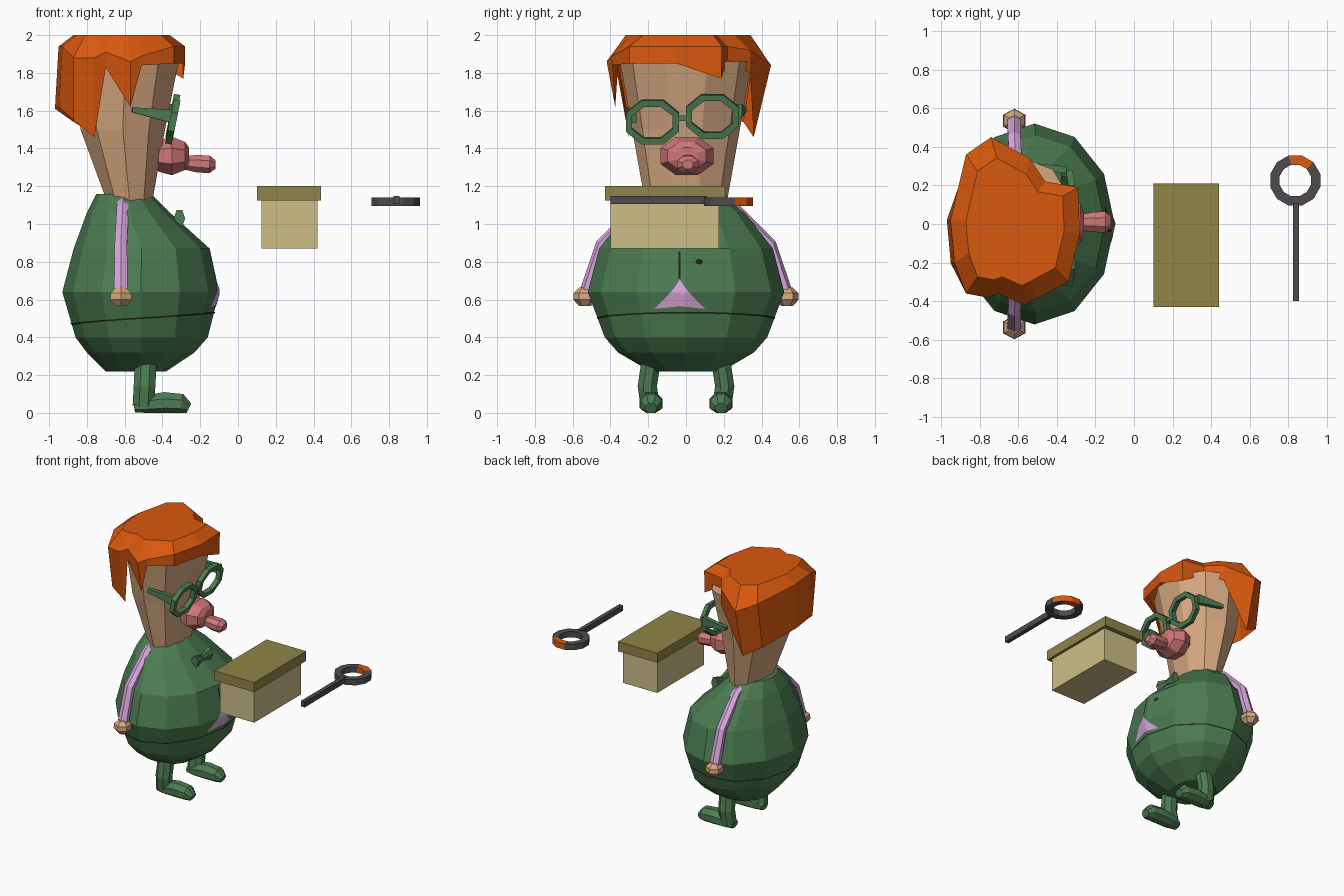
import bpy, bmesh
from math import sin, cos, pi
from mathutils import Vector as V
from mathutils.bvhtree import BVHTree

if "Cube" in bpy.data.objects:
    bpy.data.objects.remove(bpy.data.objects["Cube"])


def mat(name, r, g, b):
    lin = lambda c: ((c / 255 + 0.055) / 1.055) ** 2.4
    m = bpy.data.materials.new(name)
    m.diffuse_color = (lin(r), lin(g), lin(b), 1)
    m.use_nodes = True
    m.node_tree.nodes["Principled BSDF"].inputs["Base Color"].default_value = m.diffuse_color
    return m


GREEN = mat("suit green", 76, 124, 82)
SKIN = mat("skin tan", 214, 168, 128)
ORANGE = mat("hair orange", 218, 88, 14)
MAUVE = mat("shirt mauve", 216, 164, 220)
PINK = mat("nose pink", 208, 118, 118)
SAND = mat("box sand", 205, 191, 135)
OLIVE = mat("lid olive", 144, 132, 72)
GREY = mat("metal grey", 80, 74, 80)
DARK = mat("seam dark", 30, 34, 16)


def make(name, verts, faces, material, fix=True):
    me = bpy.data.meshes.new(name)
    bm = bmesh.new()
    vs = [bm.verts.new(v) for v in verts]
    for f in faces:
        bm.faces.new([vs[i] for i in f])
    if fix:
        bmesh.ops.recalc_face_normals(bm, faces=bm.faces)
    bm.to_mesh(me)
    bm.free()
    me.materials.append(material)
    ob = bpy.data.objects.new(name, me)
    bpy.context.collection.objects.link(ob)
    return ob


def loft(name, rings, material, start=True, end=True):
    n = len(rings[0])
    verts = [p for r in rings for p in r]
    faces = [(k * n + i, k * n + (i + 1) % n, (k + 1) * n + (i + 1) % n, (k + 1) * n + i)
             for k in range(len(rings) - 1) for i in range(n)]
    if start:
        faces.append(tuple(range(n))[::-1])
    if end:
        faces.append(tuple(range(len(verts) - n, len(verts))))
    return make(name, verts, faces, material)


def ellipses(profile, n, turn=0.0):
    """Horizontal rings from (z, xmin, xmax, half width)."""
    return [[((a + b) / 2 + (b - a) / 2 * cos(2 * pi * (i + turn) / n),
              h * sin(2 * pi * (i + turn) / n), z) for i in range(n)]
            for z, a, b, h in profile]


def tube(name, path, radii, n, ref, material):
    """Sweep an n-gon along a path; radii are (along ref, across)."""
    path = [V(p) for p in path]
    rings = []
    for k, p in enumerate(path):
        t = (path[min(k + 1, len(path) - 1)] - path[max(k - 1, 0)]).normalized()
        a = V(ref)
        a = (a - t * a.dot(t)).normalized()
        b = t.cross(a)
        ra, rb = radii[k]
        rings.append([p + a * ra * cos(2 * pi * (i + .5) / n) + b * rb * sin(2 * pi * (i + .5) / n)
                      for i in range(n)])
    return loft(name, rings, material)


def box(name, lo, hi, material):
    rings = [[(lo[0], lo[1], z), (hi[0], lo[1], z), (hi[0], hi[1], z), (lo[0], hi[1], z)]
             for z in (lo[2], hi[2])]
    return loft(name, rings, material)


def hoop(name, c, u, v, ru, rv, width, depth, n, material):
    """Flat polygonal ring with a square section."""
    c, u, v = V(c), V(u).normalized(), V(v).normalized()
    w = u.cross(v)
    verts, faces = [], []
    for i in range(n):
        t = 2 * pi * (i + .5) / n
        for d, s in ((0, 1), (width, 1), (width, -1), (0, -1)):
            verts.append(c + u * (ru - d) * cos(t) + v * (rv - d) * sin(t) + w * s * depth / 2)
    for i in range(n):
        for k in range(4):
            j, l = (i + 1) % n, (k + 1) % 4
            faces.append((i * 4 + k, j * 4 + k, j * 4 + l, i * 4 + l))
    return make(name, verts, faces, material)


# Round body
body = loft("body", ellipses([
    (0.22, -0.70, -0.38, 0.19), (0.32, -0.80, -0.23, 0.36), (0.40, -0.86, -0.16, 0.43),
    (0.64, -0.93, -0.10, 0.52), (0.87, -0.87, -0.15, 0.46), (1.06, -0.80, -0.36, 0.31),
    (1.16, -0.75, -0.46, 0.18)], 12), GREEN)
tree = BVHTree.FromPolygons([v.co.copy() for v in body.data.vertices],
                            [tuple(p.vertices) for p in body.data.polygons])


def on_front(y, z, lift=0.005):
    hit = tree.ray_cast(V((1, y, z)), V((-1, 0, 0)))[0]
    return hit + V((lift, 0, 0))


def on_side(a, z, lift=0.005):
    d = V((cos(a), sin(a), 0))
    return tree.ray_cast(V((-0.52, 0, z)) + d * 2, -d)[0] + d * lift


def strip(name, pairs, material):
    verts = [p for pair in pairs for p in pair]
    make(name, verts, [(2 * i, 2 * i + 1, 2 * i + 3, 2 * i + 2) for i in range(len(pairs) - 1)],
         material, False)


# Shirt triangle, jacket seam, waist seam and button laid on the belly
N = 12
verts, faces = [], []
for r in range(N + 1):
    t, z = r / N, 0.71 - 0.16 * r / N
    t2 = t ** 1.25
    verts += [on_front(-0.033 - 0.135 * t2 + 0.27 * t2 * i / N, z + (0.015 * t * (1 - abs(2 * i / N - 1))))
              for i in range(N + 1)]
for r in range(N):
    for i in range(N):
        k = r * (N + 1) + i
        faces.append((k, k + N + 1, k + N + 2, k + 1))
make("shirt_front", verts, faces, MAUVE, False)
strip("jacket_seam", [(on_front(-0.039, z), on_front(-0.029, z))
                      for z in [0.71 + 0.012 * i for i in range(13)]], DARK)
strip("waist_seam", [(on_side(a, 0.505 + 0.03 * cos(a)), on_side(a, 0.497 + 0.03 * cos(a)))
                     for a in [2 * pi * i / 72 for i in range(73)]][::-1], DARK)
make("button", [on_front(0.07 + 0.02 * cos(i * pi / 4), 0.80 + 0.015 * sin(i * pi / 4))
                for i in range(8)], [tuple(range(8))], DARK, False)

# Bow tie
for s in (-1, 1):
    tube("bow_tie_wing", [(-0.31, 0, 1.03), (-0.31, s * 0.09, 1.03)],
         [(0.02, 0.02), (0.05, 0.03)], 6, (0, 0, 1), GREEN)

# Tapered head
loft("head", ellipses([(1.08, -0.685, -0.455, 0.21), (1.50, -0.845, -0.375, 0.285),
                       (1.86, -0.89, -0.30, 0.35)], 10, 0.5), SKIN)

# Hair: outline with (x, y, crown edge z, hanging tip z)
outline = [(-0.28, -0.05, 1.94, 1.85), (-0.29, 0.19, 1.94, 1.77), (-0.46, 0.22, 1.94, 1.87),
           (-0.54, 0.34, 1.92, 1.80), (-0.74, 0.45, 1.84, 1.46), (-0.87, 0.36, 1.90, 1.54),
           (-0.95, 0.02, 1.94, 1.61), (-0.93, -0.20, 1.94, 1.62), (-0.87, -0.36, 1.88, 1.55),
           (-0.76, -0.38, 1.88, 1.46), (-0.70, -0.36, 1.91, 1.83), (-0.57, -0.42, 1.86, 1.62),
           (-0.51, -0.39, 1.89, 1.84), (-0.34, -0.30, 1.94, 1.85)]
tips, edge, crown = [], [], []
for x, y, zt, zb in outline:
    f = 1.02 if x < -0.9 else 1 - 0.6 * max(0, 1.8 - zb)
    tips.append((x * (1.02 if x < -0.9 else 1), y * f, zb))
    edge.append((x, y, zt))
    crown.append((-0.62 + (x + 0.62) * 0.76, y * 0.76, 2.0))
loft("hair", [tips, edge, crown], ORANGE, start=False)

# Nose
tube("nose", [(x, 0.005, 1.36) for x in (-0.45, -0.42, -0.35, -0.28, -0.26)],
     [(0.06, 0.045), (0.12, 0.09), (0.152, 0.11), (0.11, 0.08), (0.06, 0.05)], 8, (0, 1, 0), PINK)
tube("nose_tip", [(-0.30, 0.01, 1.325), (-0.22, 0.01, 1.32), (-0.15, 0.01, 1.315), (-0.12, 0.01, 1.315)],
     [(0.04, 0.035), (0.055, 0.05), (0.06, 0.05), (0.03, 0.025)], 8, (0, 1, 0), PINK)

# Glasses: rims, bridge and temples
for s, y, z in ((-1, -0.178, 1.54), (1, 0.14, 1.57)):
    hoop("glasses_rim", (-0.345, y, z), (0, 1, 0), (0.2, 0, 1), 0.152, 0.128, 0.036, 0.035, 8, GREEN)
    tube("glasses_temple", [(-0.35, s * 0.28, z + 0.03), (-0.56, s * 0.305, 1.605)],
         [(0.05, 0.025), (0.018, 0.02)], 4, (0, 0, 1), GREEN)
box("glasses_bridge", (-0.36, -0.06, 1.545), (-0.33, 0.03, 1.575), GREEN)

# Arms, hands, legs and feet
for s in (-1, 1):
    tube("arm", [(-0.61, s * 0.17, 1.12), (-0.61, s * 0.25, 1.09), (-0.62, s * 0.45, 0.89),
                 (-0.62, s * 0.535, 0.62)],
         [(0.032, 0.03), (0.036, 0.03), (0.038, 0.03), (0.042, 0.035)], 6, (1, 0, 0), MAUVE)
    tube("hand", [(-0.62, s * 0.535, z) for z in (0.665, 0.635, 0.60, 0.565)],
         [(0.03, 0.03), (0.062, 0.06), (0.066, 0.062), (0.035, 0.03)], 6, (1, 0, 0), SKIN)
    tube("leg", [(-0.49, s * 0.16, 0.32), (-0.49, s * 0.19, 0.24), (-0.495, s * 0.205, 0.14),
                 (-0.50, s * 0.19, 0.04)],
         [(0.062, 0.055)] * 4, 8, (1, 0, 0), GREEN)
    foot = tube("foot", [(-0.55, s * 0.185, 0.03), (-0.49, s * 0.185, 0.04), (-0.39, s * 0.185, 0.05),
                         (-0.30, s * 0.185, 0.045), (-0.26, s * 0.185, 0.025)],
                [(0.03, 0.04), (0.055, 0.058), (0.065, 0.065), (0.06, 0.062), (0.03, 0.035)],
                8, (0, 0, 1), GREEN)
    for v in foot.data.vertices:
        v.co.z = max(v.co.z, 0)

# Floating box with lid
box("box", (0.125, -0.40, 0.87), (0.42, 0.175, 1.13), SAND)
box("box_lid", (0.10, -0.43, 1.125), (0.44, 0.21, 1.20), OLIVE)

# Ring with handle; the far segment is orange
ring = hoop("handle_ring", (0.835, 0.225, 1.117), (1, 0, 0), (0, 1, 0), 0.134, 0.134, 0.05, 0.045, 12, GREY)
ring.data.materials.append(ORANGE)
for p in ring.data.polygons:
    d = p.center - V((0.835, 0.225, 1.117))
    if d.y > 0.06 and d.x > -0.02:
        p.material_index = 1
box("ring_handle", (0.823, -0.40, 1.105), (0.855, 0.11, 1.148), GREY)
